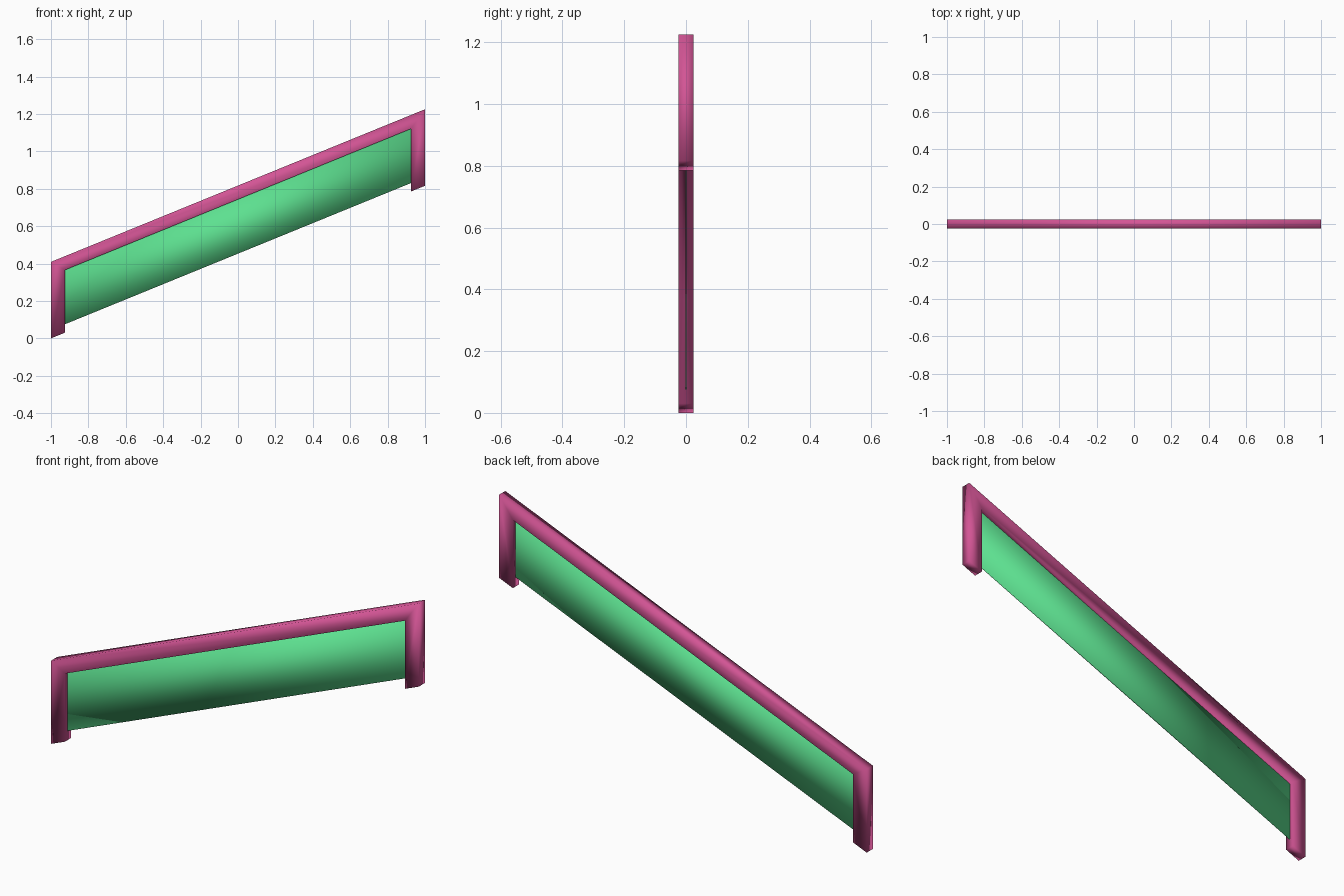
import bpy
import bmesh

if "Cube" in bpy.data.objects:
    bpy.data.objects.remove(bpy.data.objects["Cube"])


def material(name, colour):
    mat = bpy.data.materials.new(name)
    mat.diffuse_color = (*colour, 1)
    mat.use_nodes = True
    mat.node_tree.nodes["Principled BSDF"].inputs["Base Color"].default_value = mat.diffuse_color
    return mat


def slab(name, outer, inner, half, mat):
    """Quad strip between two x-z paths, given thickness along y, smooth shaded."""
    bm = bmesh.new()
    front = [[bm.verts.new((x, -half, z)) for x, z in path] for path in (outer, inner)]
    back = [[bm.verts.new((x, half, z)) for x, z in path] for path in (outer, inner)]
    for i in range(len(outer) - 1):
        for a, b in ((front[0], front[1]), (back[0], back[1]),
                     (front[0], back[0]), (front[1], back[1])):
            bm.faces.new((a[i], a[i + 1], b[i + 1], b[i]))
    for i in (0, -1):
        bm.faces.new((front[0][i], front[1][i], back[1][i], back[0][i]))
    bmesh.ops.recalc_face_normals(bm, faces=bm.faces)
    for face in bm.faces:
        face.smooth = True
    mesh = bpy.data.meshes.new(name)
    bm.to_mesh(mesh)
    bm.free()
    mesh.materials.append(mat)
    obj = bpy.data.objects.new(name, mesh)
    bpy.context.collection.objects.link(obj)
    return obj


pink = material("pink_frame", (0.65, 0.09, 0.30))
green = material("green_panel", (0.11, 0.75, 0.28))

W, IN = 1.0, 0.925        # outer and inner half widths
SLOPE = 0.408             # rise of the rail per unit of x


def at(x, mid):
    """Point on a sloped line that passes through height mid at x = 0."""
    return (x, mid + SLOPE * x)


# Two posts joined by the sloped handrail
slab("railing_frame",
     [at(-W, 0.408), at(-W, 0.817), at(W, 0.817), at(W, 0.408)],
     [at(-IN, 0.408), at(-IN, 0.743), at(IN, 0.743), at(IN, 0.408)],
     0.024, pink)

# Thin infill panel between the posts
slab("infill_panel",
     [at(-IN, 0.743), at(IN, 0.743)],
     [at(-IN, 0.453), at(IN, 0.453)],
     0.002, green)
